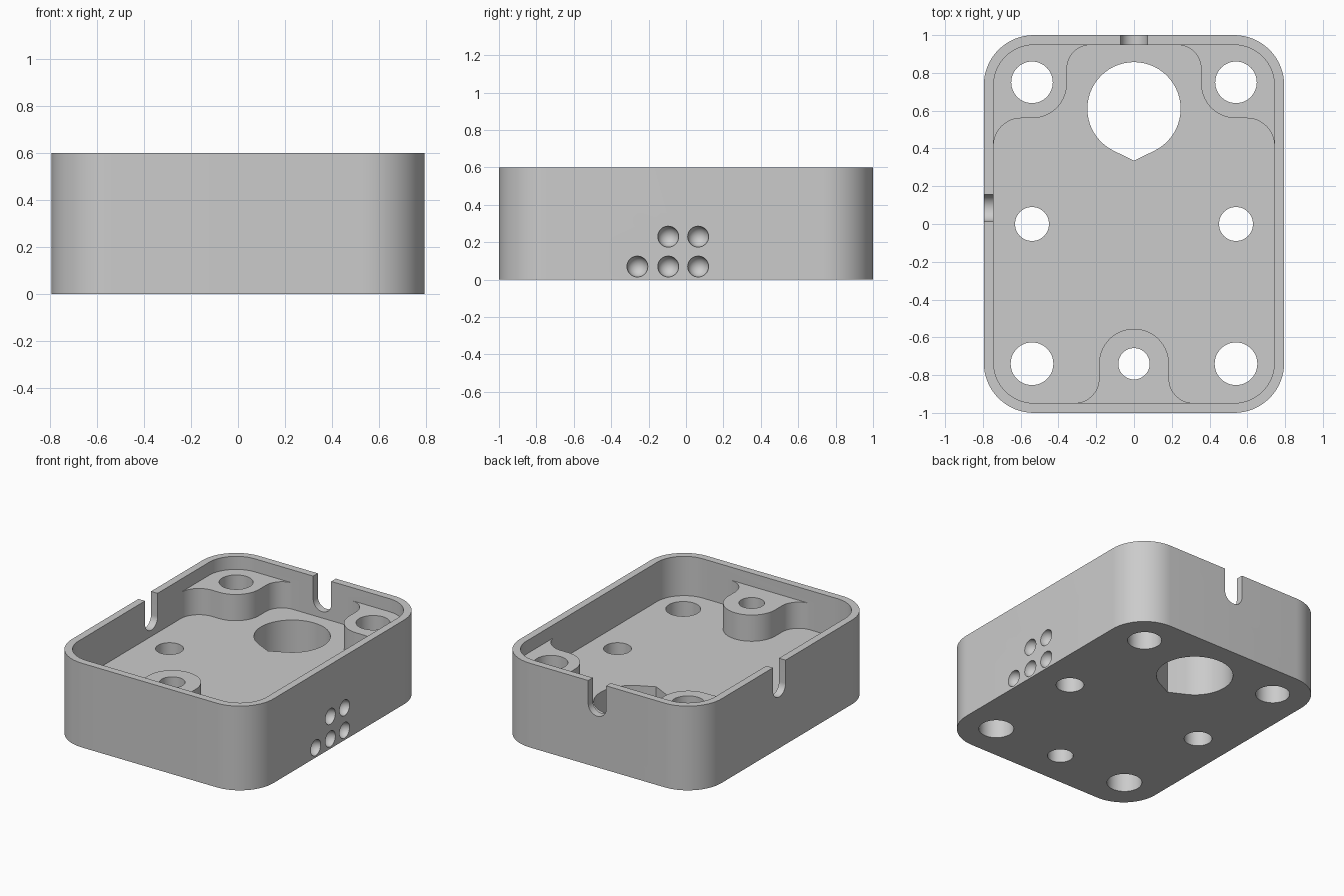
import bpy, bmesh
from math import sin, cos, pi, acos
from mathutils import Matrix, Vector

cube = bpy.data.objects.get("Cube")
if cube:
    bpy.data.objects.remove(cube, do_unlink=True)

HALF_X, HALF_Y, HEIGHT, WALL = 0.795, 1.0, 0.6, 0.052
FLOOR, BOSS_TOP = 0.32, 0.507
IN_X, IN_Y = HALF_X - WALL, HALF_Y - WALL
OUT_X, OUT_Y = IN_X + 0.025, IN_Y + 0.025  # buried inside the wall

grey = bpy.data.materials.new("grey plastic")
grey.use_nodes = True
GREY = (0.6, 0.6, 0.6, 1)
grey.diffuse_color = GREY
grey.node_tree.nodes["Principled BSDF"].inputs["Base Color"].default_value = GREY


def rounded(corners, steps=16):
    """Right-angled outline from (x, y, radius) corners."""
    points = []
    for i, (x, y, r) in enumerate(corners):
        p = Vector((x, y))
        if r == 0:
            points.append(p)
            continue
        u = (Vector(corners[i - 1][:2]) - p).normalized()
        v = (Vector(corners[(i + 1) % len(corners)][:2]) - p).normalized()
        c = p + r * (u + v)
        for k in range(steps + 1):
            a = k / steps * pi / 2
            points.append(c - r * (v * cos(a) + u * sin(a)))
    # Drop points that repeat where two arcs meet
    return [p for i, p in enumerate(points) if (p - points[i - 1]).length > 1e-4]


def rectangle(hx, hy, r):
    return rounded([(-hx, -hy, r), (hx, -hy, r), (hx, hy, r), (-hx, hy, r)])


def arc(x, y, r, start=0, end=2 * pi, steps=48):
    return [Vector((x + r * cos(start + (end - start) * k / steps),
                    y + r * sin(start + (end - start) * k / steps)))
            for k in range(steps + 1)]


def make_object(name, bm):
    bmesh.ops.recalc_face_normals(bm, faces=bm.faces)
    mesh = bpy.data.meshes.new(name)
    bm.to_mesh(mesh)
    bm.free()
    mesh.materials.append(grey)
    obj = bpy.data.objects.new(name, mesh)
    bpy.context.collection.objects.link(obj)
    return obj


def prism(name, outline, z0, z1, matrix=Matrix()):
    bm = bmesh.new()
    face = bm.faces.new([bm.verts.new((p.x, p.y, z0)) for p in outline])
    top = bmesh.ops.extrude_face_region(bm, geom=[face])["geom"]
    bmesh.ops.translate(bm, vec=(0, 0, z1 - z0),
                        verts=[e for e in top if isinstance(e, bmesh.types.BMVert)])
    bm.transform(matrix)
    return make_object(name, bm)


case = prism("case", rectangle(HALF_X, HALF_Y, 0.265), 0, HEIGHT)
bpy.context.view_layer.objects.active = case
case.select_set(True)


def combine(tool, operation="DIFFERENCE"):
    tool.hide_render = True
    mod = case.modifiers.new(tool.name, "BOOLEAN")
    mod.operation, mod.solver, mod.object = operation, "EXACT", tool
    bpy.ops.object.modifier_apply(modifier=mod.name)
    bpy.data.objects.remove(tool, do_unlink=True)


# Open tray
combine(prism("pocket", rectangle(IN_X, IN_Y, 0.213), FLOOR, HEIGHT + 0.1))

# Rear corner bosses, blended into the walls
rear_boss = [(0.355, 0.56, 0.185), (0.355, IN_Y, 0.125), (0.23, IN_Y, 0),
             (0.23, OUT_Y, 0), (OUT_X, OUT_Y, 0.238), (OUT_X, 0.415, 0),
             (IN_X, 0.415, 0), (IN_X, 0.56, 0.145)]
for side in (1, -1):
    outline = rounded([(side * x, y, r) for x, y, r in rear_boss])
    combine(prism("rear_boss", outline, FLOOR - 0.05, BOSS_TOP), "UNION")

# Front centre boss
half = [(0.185, -0.555, 0.185), (0.185, -IN_Y, 0.13),
        (0.315, -IN_Y, 0), (0.315, -OUT_Y, 0)]
outline = rounded(half + [(-x, y, r) for x, y, r in reversed(half)])
combine(prism("front_boss", outline, FLOOR - 0.05, BOSS_TOP), "UNION")

# Round through holes
holes = [(0, -0.74, 0.083)]
for side in (1, -1):
    holes += [(side * 0.54, 0.75, 0.11), (side * 0.54, 0, 0.09), (side * 0.54, -0.74, 0.113)]
for x, y, r in holes:
    combine(prism("hole", arc(x, y, r)[:-1], -0.1, HEIGHT))

# Large teardrop opening
CY, R, TIP = 0.61, 0.247, 0.335
spread = acos(R / (CY - TIP))
outline = arc(0, CY, R, -pi / 2 + spread, 1.5 * pi - spread) + [Vector((0, TIP))]
combine(prism("teardrop", outline, -0.1, HEIGHT))

# Cable slots in the rear wall and one side wall
def slot(offset):
    a, b, r = offset - 0.071, offset + 0.071, 0.071
    return rounded([(a, 0.365, r), (b, 0.365, r), (b, 0.7, 0), (a, 0.7, 0)])


upright = Matrix.Rotation(pi / 2, 4, "X")
combine(prism("rear_slot", slot(0), -1.1, -0.92, upright))
combine(prism("side_slot", slot(0.085), -0.9, -0.72,
              Matrix.Rotation(pi / 2, 4, "Z") @ upright))

# Round dimples on the other side
for y, z in [(-0.26, 0.07), (-0.095, 0.07), (0.065, 0.07), (-0.095, 0.23), (0.065, 0.23)]:
    bm = bmesh.new()
    bmesh.ops.create_uvsphere(bm, u_segments=32, v_segments=16, radius=0.056)
    bm.transform(Matrix.Translation((HALF_X, y, z)) @ Matrix.Rotation(pi / 2, 4, "Y"))
    combine(make_object("dimple", bm))

bpy.ops.object.shade_smooth_by_angle(angle=pi / 6)
